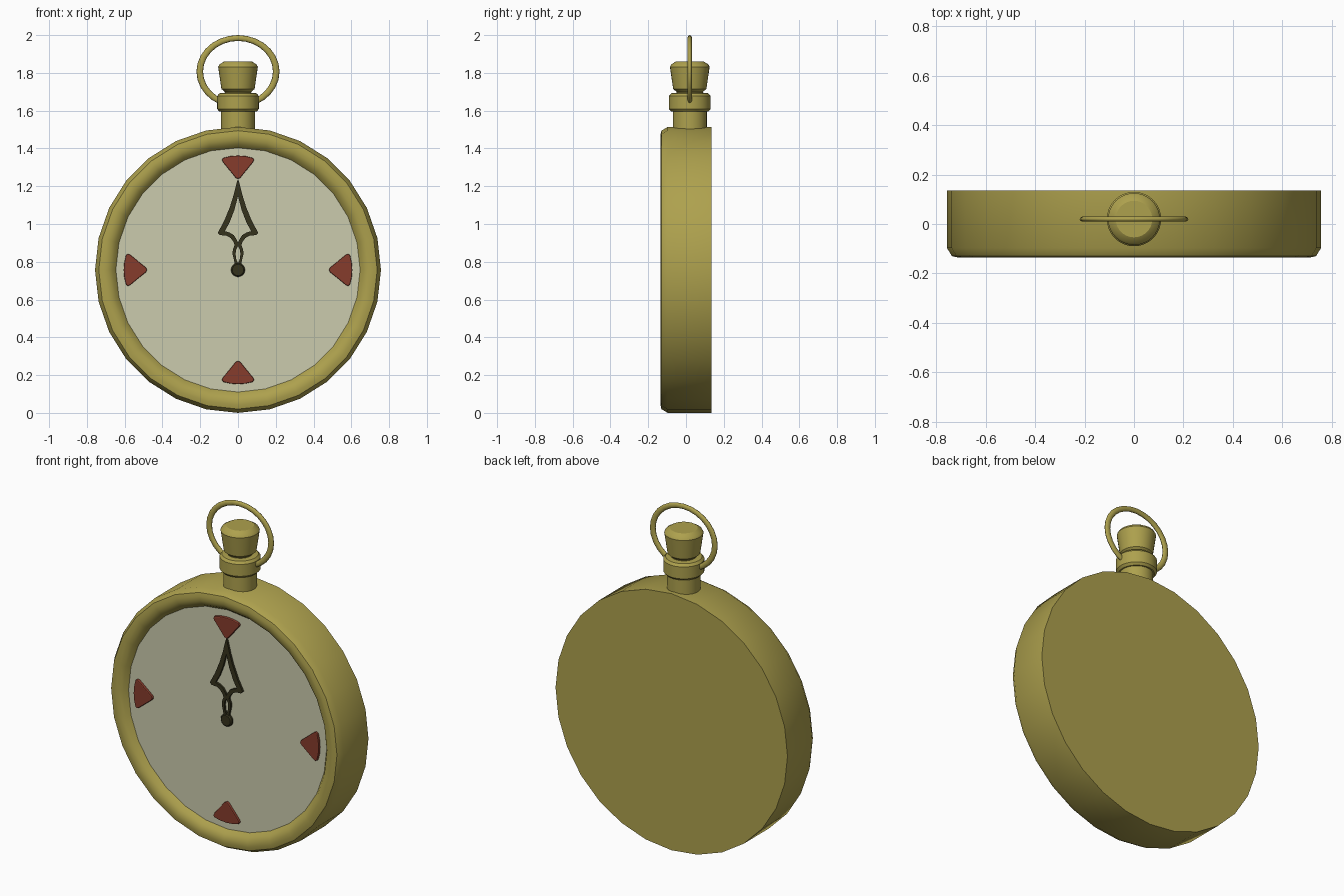
import bpy, math
from math import sin, cos, pi, radians

if "Cube" in bpy.data.objects:
    bpy.data.objects.remove(bpy.data.objects["Cube"])

CZ = 0.757          # height of the dial centre
DIAL_Y = -0.097     # front surface of the dial


def material(name, rgb):
    m = bpy.data.materials.new(name)
    m.diffuse_color = (*rgb, 1)
    m.use_nodes = True
    m.node_tree.nodes["Principled BSDF"].inputs["Base Color"].default_value = m.diffuse_color
    return m


GOLD = material("brass", (0.42, 0.355, 0.075))
CREAM = material("cream", (0.60, 0.60, 0.42))
RED = material("red", (0.24, 0.045, 0.025))
DARK = material("dark", (0.035, 0.032, 0.012))


def finish(ob, mat, angle=32):
    ob.data.materials.append(mat)
    bpy.ops.object.select_all(action='DESELECT')
    ob.select_set(True)
    bpy.context.view_layer.objects.active = ob
    bpy.ops.object.shade_smooth_by_angle(angle=radians(angle))
    return ob


def lathe(name, profile, n, mat, loc, face_front=False, caps=(True, True), angle=32):
    """Revolve (radius, height) points about z, or about -y when face_front."""
    verts, faces = [], []
    for r, h in profile:
        for i in range(n):
            a = 2 * pi * i / n
            x, s = r * cos(a), r * sin(a)
            verts.append((x, -h, s) if face_front else (x, s, h))
    for k in range(len(profile) - 1):
        for i in range(n):
            j = (i + 1) % n
            faces.append((k * n + i, k * n + j, (k + 1) * n + j, (k + 1) * n + i))
    if caps[0]:
        faces.append(tuple(reversed(range(n))))
    if caps[1]:
        faces.append(tuple(range(len(verts) - n, len(verts))))
    me = bpy.data.meshes.new(name)
    me.from_pydata(verts, [], faces)
    ob = bpy.data.objects.new(name, me)
    ob.location = loc
    bpy.context.collection.objects.link(ob)
    return finish(ob, mat, angle)


def plate(name, outlines, y, thick, bevel, mat, turn=0):
    """Flat plate in the dial plane; later outlines cut holes."""
    cu = bpy.data.curves.new(name, 'CURVE')
    cu.dimensions, cu.fill_mode = '2D', 'BOTH'
    cu.extrude, cu.bevel_depth, cu.bevel_resolution = thick / 2 - bevel, bevel, 1
    cu.offset = -bevel
    for pts in outlines:
        sp = cu.splines.new('POLY')
        sp.points.add(len(pts) - 1)
        for p, (u, v) in zip(sp.points, pts):
            p.co = (u, v, 0, 1)
        sp.use_cyclic_u = True
    tmp = bpy.data.objects.new(name + "_curve", cu)
    bpy.context.collection.objects.link(tmp)
    bpy.context.view_layer.update()
    me = bpy.data.meshes.new_from_object(tmp.evaluated_get(bpy.context.evaluated_depsgraph_get()))
    bpy.data.objects.remove(tmp)
    me.materials.clear()
    ob = bpy.data.objects.new(name, me)
    ob.rotation_euler = (pi / 2, turn, 0)
    ob.location = (0, y, CZ)
    bpy.context.collection.objects.link(ob)
    return finish(ob, mat)


def mirrored(half):
    return half + [(-u, v) for u, v in reversed(half) if u > 0]


# case with rounded bezel
lathe("case", [(0.757, -0.135), (0.757, 0.097), (0.737, 0.130), (0.715, 0.135),
               (0.69, 0.133), (0.665, 0.121), (0.645, 0.095)],
      28, GOLD, (0, 0, CZ), True, (True, False), 40)

# dial
lathe("dial", [(0.65, 0.085), (0.65, -DIAL_Y)], 28, CREAM, (0, 0, CZ), True, (False, True))

# quarter-hour markers: rounded triangles
tri = mirrored([(0, 0.482), (0.012, 0.487), (0.045, 0.528), (0.079, 0.569), (0.085, 0.582),
                (0.078, 0.593), (0.04, 0.602), (0, 0.605)])
for i, where in enumerate(("top", "right", "bottom", "left")):
    plate("marker_" + where, [tri], DIAL_Y - 0.003, 0.024, 0.005, RED, i * pi / 2)

# pierced hand, both hands lying together at twelve
outer = mirrored([(0, 0.48), (0.006, 0.465), (0.022, 0.40), (0.043, 0.333), (0.072, 0.262),
                  (0.107, 0.196), (0.095, 0.184), (0.062, 0.182), (0.038, 0.168),
                  (0.022, 0.145), (0.018, 0.13), (0.027, 0.108), (0.029, 0.085),
                  (0.022, 0.055), (0.015, 0.02), (0, 0.01)])
diamond = mirrored([(0, 0.39), (0.02, 0.315), (0.045, 0.25), (0.070, 0.205),
                    (0.045, 0.198), (0.022, 0.184), (0.008, 0.162), (0, 0.145)])
loop = mirrored([(0, 0.125), (0.010, 0.108), (0.013, 0.085), (0.009, 0.055), (0, 0.036)])
plate("hand", [outer, diamond, loop], DIAL_Y - 0.006, 0.014, 0, DARK)
lathe("hand_hub", [(0.037, 0.09), (0.037, 0.108), (0.030, 0.115)], 20, DARK,
      (0, 0, CZ), True, (False, True))

# winding stem, collar and crown share one axis
AXIS = (0, 0.02, 0)
lathe("stem", [(0.09, 1.47), (0.09, 1.61)], 32, GOLD, AXIS)
lathe("collar", [(0.098, 1.595), (0.110, 1.608), (0.110, 1.678), (0.098, 1.692), (0.07, 1.695)],
      32, GOLD, AXIS)
lathe("crown", [(0.066, 1.685), (0.070, 1.70), (0.088, 1.715), (0.105, 1.832), (0.098, 1.845),
                (0.074, 1.86)], 32, GOLD, AXIS)

# bow: flattened oval ring passing into the collar
bpy.ops.mesh.primitive_torus_add(major_segments=28, minor_segments=10, major_radius=0.2025,
                                 minor_radius=0.0175, location=(0, 0.02, 1.807),
                                 rotation=(pi / 2, 0, 0))
bow = bpy.context.object
bow.name = "bow"
bow.scale = (1, 0.877, 0.65)
finish(bow, GOLD, 60)
